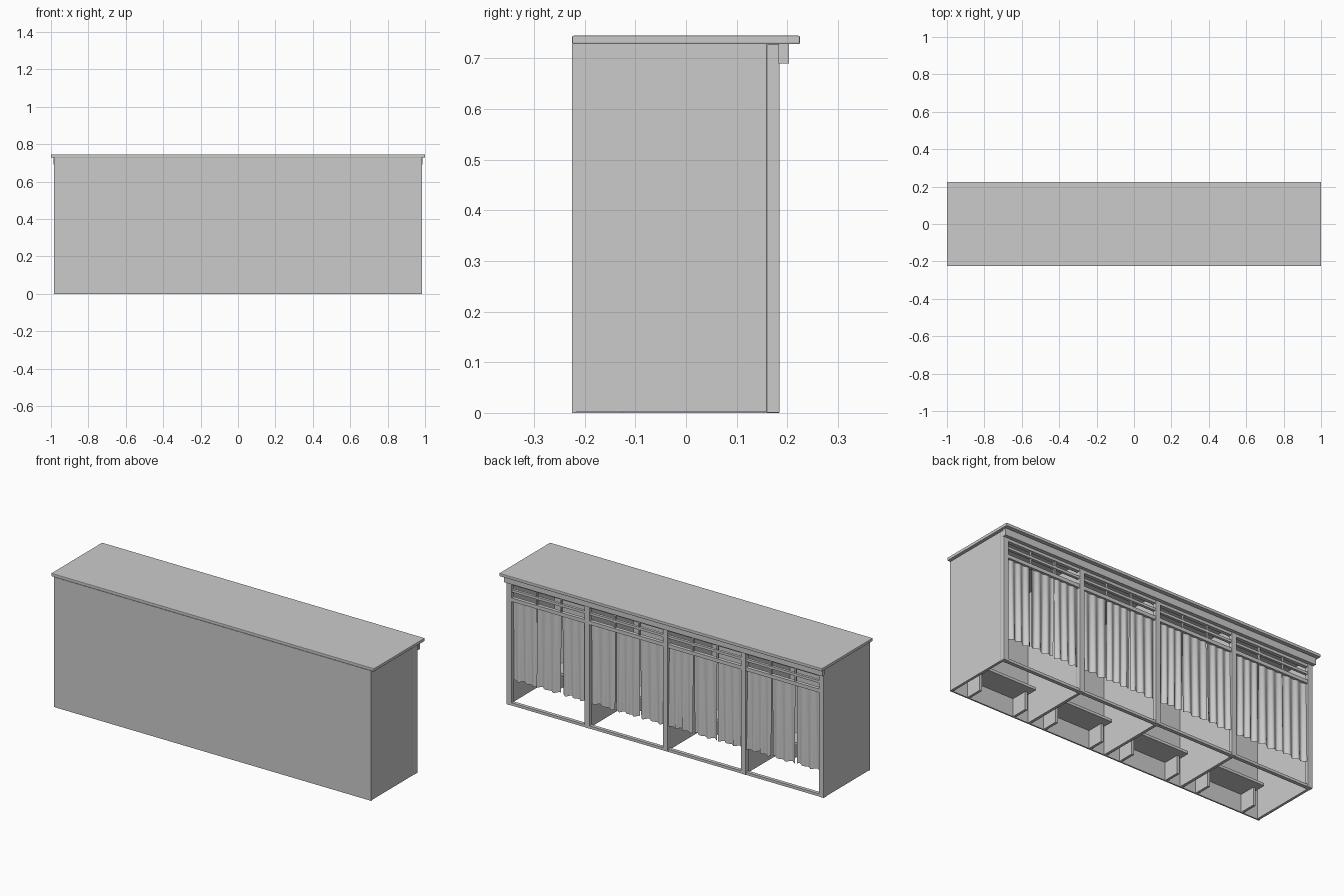
import bpy, bmesh, math, random

if "Cube" in bpy.data.objects:
    bpy.data.objects.remove(bpy.data.objects["Cube"])

random.seed(4)

def box(name, x0, x1, y0, y1, z0, z1, bevel=0.0):
    bm = bmesh.new()
    bmesh.ops.create_cube(bm, size=1.0)
    for v in bm.verts:
        v.co.x = (x0 + x1) / 2 + v.co.x * (x1 - x0)
        v.co.y = (y0 + y1) / 2 + v.co.y * (y1 - y0)
        v.co.z = (z0 + z1) / 2 + v.co.z * (z1 - z0)
    me = bpy.data.meshes.new(name)
    bm.to_mesh(me)
    bm.free()
    ob = bpy.data.objects.new(name, me)
    bpy.context.collection.objects.link(ob)
    if bevel:
        m = ob.modifiers.new("bevel", 'BEVEL')
        m.width = bevel
        m.segments = 2
    return ob

def curtain(name, x0, x1, y, z0, z1):
    # Hanging cloth: folds grow deeper towards a slightly wavy hem
    nx, nz = 28, 10
    ph, waves = random.uniform(0, 6.28), random.uniform(2.6, 3.4)
    sway = random.uniform(-0.004, 0.004)
    bm = bmesh.new()
    rows = []
    for j in range(nz + 1):
        t = j / nz
        row = []
        for i in range(nx + 1):
            s = i / nx
            a = s * waves * 2 * math.pi + ph
            hem = 0.004 * math.sin(a * 0.5) * t
            row.append(bm.verts.new((x0 + (x1 - x0) * s + sway * t * t,
                                     y + (0.003 + 0.005 * t) * math.sin(a + 0.4 * t),
                                     z1 + (z0 - z1) * t + hem)))
        rows.append(row)
    for j in range(nz):
        for i in range(nx):
            bm.faces.new((rows[j][i], rows[j][i + 1], rows[j + 1][i + 1], rows[j + 1][i]))
    bmesh.ops.recalc_face_normals(bm, faces=bm.faces[:])
    for f in bm.faces:
        f.smooth = True
    me = bpy.data.meshes.new(name)
    bm.to_mesh(me)
    bm.free()
    ob = bpy.data.objects.new(name, me)
    bpy.context.collection.objects.link(ob)

# Counter top and trim under its back overhang
box("counter_top", -1.0, 1.0, -0.225, 0.225, 0.728, 0.745, bevel=0.003)
box("cornice", -0.987, 0.987, 0.183, 0.203, 0.69, 0.728)

# Carcass panels
box("front_panel", -0.983, 0.983, -0.225, -0.217, 0.0, 0.728)
for s, side in ((1, "right"), (-1, "left")):
    box(side + "_panel", *sorted((s * 0.968, s * 0.982)), -0.217, 0.159, 0.002, 0.728)

# Back frame: posts, bottom rail and head rail
posts = [-0.968, -0.484, 0.0, 0.484, 0.968]
hw = 0.015
for i, x in enumerate(posts):
    box(f"post_{i}", x - hw, x + hw, 0.159, 0.185, 0.0, 0.728, bevel=0.002)
    if 0 < i < 4:
        box(f"partition_{i}", x - 0.008, x + 0.008, -0.217, 0.159, 0.0, 0.728)

for b in range(4):
    x0, x1 = posts[b] + hw, posts[b + 1] - hw
    c, w = (x0 + x1) / 2, (x1 - x0) / 3
    # Rails of the bay
    box(f"bottom_rail_{b}", x0, x1, 0.162, 0.182, 0.0, 0.015)
    box(f"head_rail_{b}", x0, x1, 0.162, 0.182, 0.675, 0.728)
    box(f"middle_rail_{b}", x0, x1, 0.165, 0.180, 0.634, 0.648)
    box(f"curtain_rail_{b}", x0, x1, 0.162, 0.182, 0.582, 0.602)
    # Short grille dividers
    for k in (1, 2):
        xd = x0 + k * w
        box(f"grille_divider_{b}_{k}", xd - 0.004, xd + 0.004, 0.167, 0.178, 0.602, 0.675)
    # Three curtain strips per bay
    for k in range(3):
        curtain(f"curtain_{b}_{k}", x0 + k * w + 0.003, x0 + (k + 1) * w - 0.003,
                0.170, 0.14, 0.583)
    # Low step against the front panel
    box(f"step_board_{b}", c - 0.17, c + 0.17, -0.217, -0.08, 0.10, 0.115)
    for s in (-1, 1):
        xl = c + s * 0.145
        box(f"step_leg_{b}_{s}", xl - 0.007, xl + 0.007, -0.217, -0.125, 0.0, 0.10)
